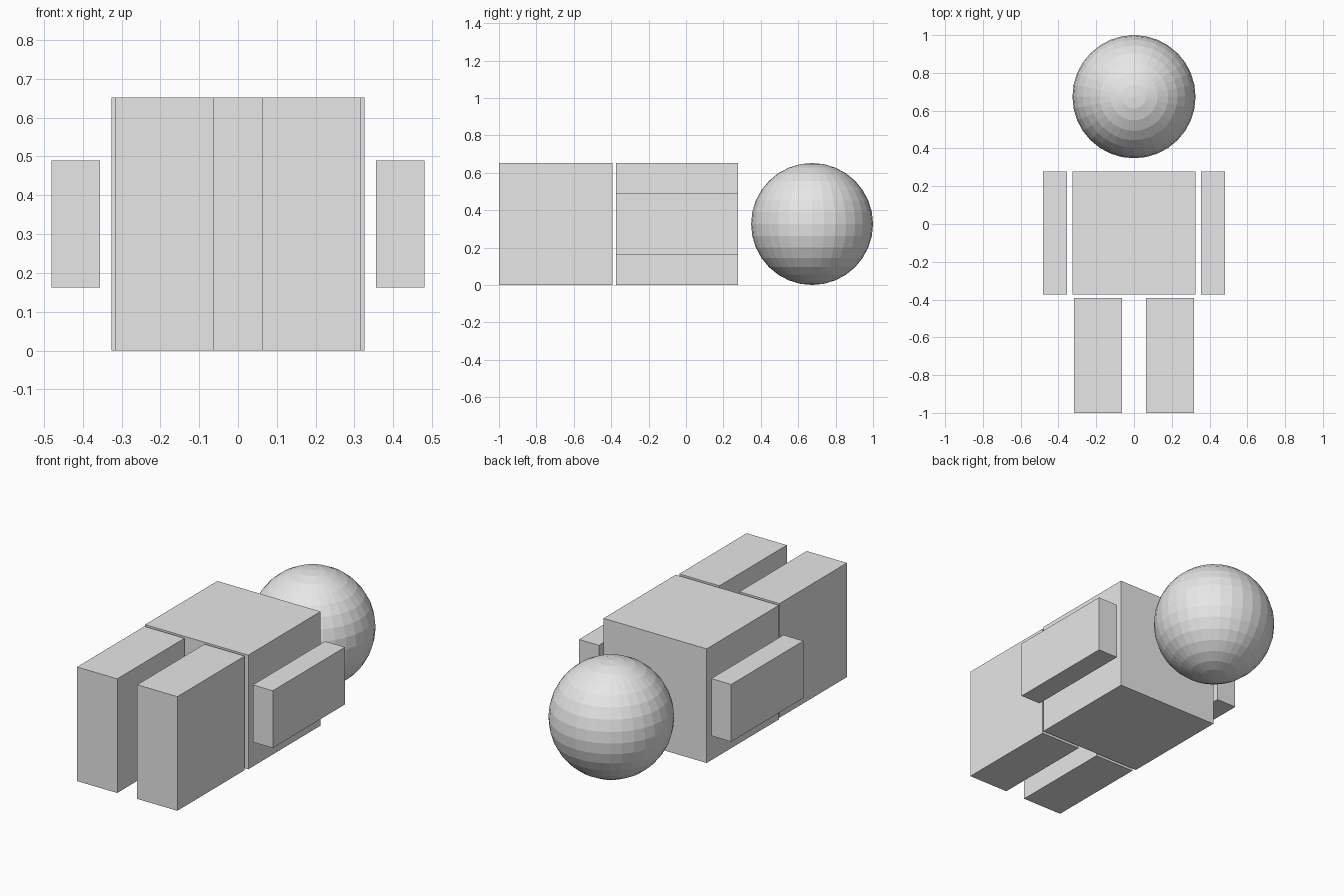
import bpy
from mathutils import Vector

default_cube = bpy.data.objects.get("Cube")
if default_cube:
    bpy.data.objects.remove(default_cube, do_unlink=True)

# Single plain grey for the whole figure
grey = bpy.data.materials.new("plain_grey")
grey.use_nodes = True
grey.diffuse_color = (0.8, 0.8, 0.8, 1)
grey.node_tree.nodes["Principled BSDF"].inputs["Base Color"].default_value = grey.diffuse_color


def finish(name):
    obj = bpy.context.object
    obj.name = name
    obj.data.materials.clear()
    obj.data.materials.append(grey)
    return obj


def box(name, low, high):
    low, high = Vector(low), Vector(high)
    bpy.ops.mesh.primitive_cube_add(size=1, location=(low + high) / 2)
    obj = finish(name)
    obj.scale = high - low
    bpy.ops.object.transform_apply(location=False, rotation=False, scale=True)
    return obj


def mirrored_boxes(name, inner, outer, y_range, z_range):
    for side, sign in (("left", 1), ("right", -1)):
        x0, x1 = sorted((sign * inner, sign * outer))
        box(f"{side}_{name}", (x0, y_range[0], z_range[0]), (x1, y_range[1], z_range[1]))


RADIUS = 0.326
HEIGHT = 2 * RADIUS

# Torso block
box("torso", (-RADIUS, -0.373, 0), (RADIUS, 0.279, HEIGHT))

# Arms and legs, floating just clear of the torso
mirrored_boxes("arm", 0.355, 0.481, (-0.373, 0.279), (0.163, 0.49))
mirrored_boxes("leg", 0.063, 0.317, (-1, -0.392), (0, HEIGHT))

# Faceted round head
bpy.ops.mesh.primitive_uv_sphere_add(segments=32, ring_count=16, radius=RADIUS,
                                     location=(0, 1 - RADIUS, RADIUS))
finish("head")
bpy.ops.object.shade_flat()
